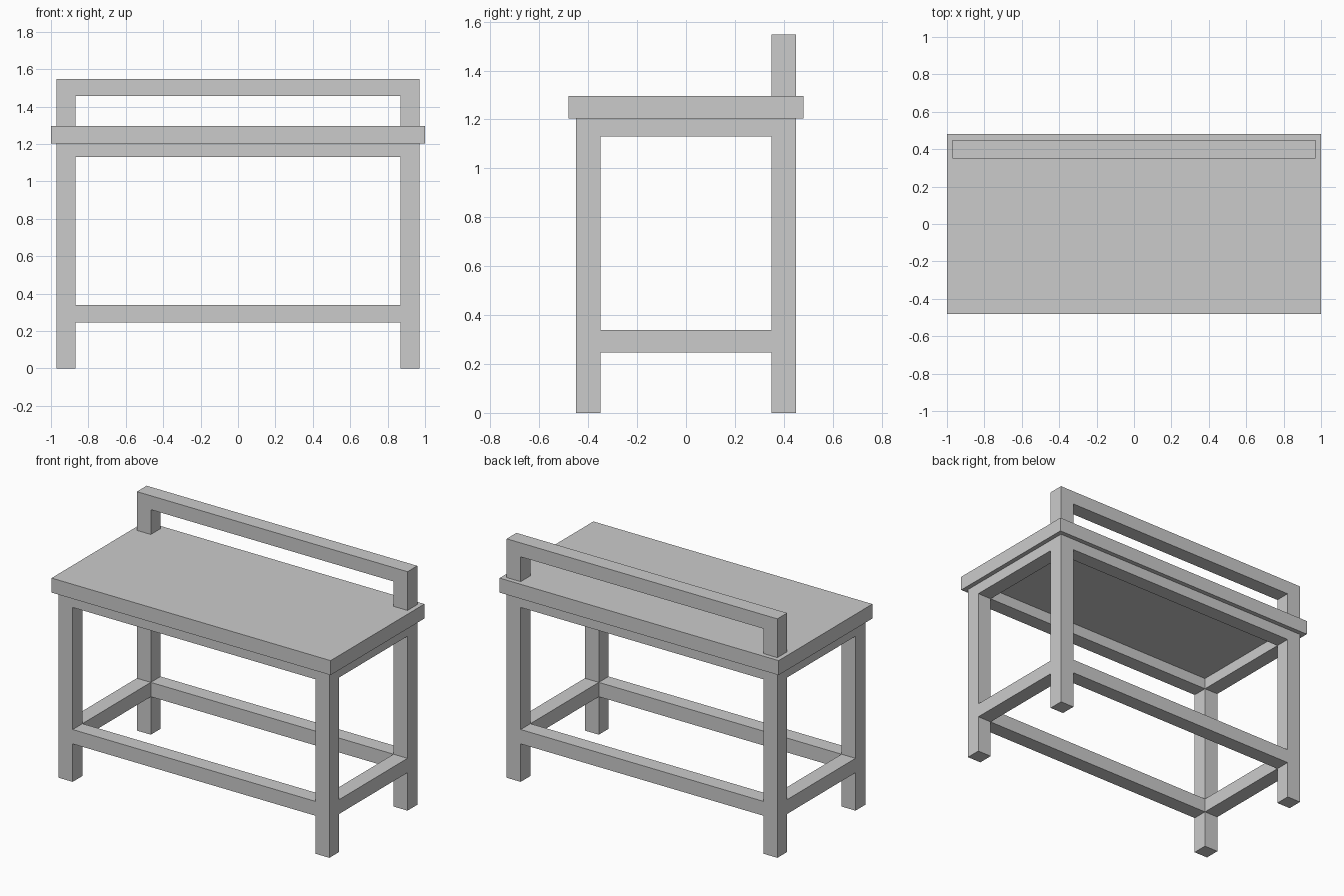
import bpy
import bmesh
from mathutils import Vector

if "Cube" in bpy.data.objects:
    bpy.data.objects.remove(bpy.data.objects["Cube"])


def box(name, lo, hi):
    """Axis-aligned box between two opposite corners."""
    lo, hi = Vector(lo), Vector(hi)
    bm = bmesh.new()
    bmesh.ops.create_cube(bm, size=1)
    for v in bm.verts:
        v.co = (lo + hi) / 2 + v.co * (hi - lo)
    mesh = bpy.data.meshes.new(name)
    bm.to_mesh(mesh)
    bm.free()
    obj = bpy.data.objects.new(name, mesh)
    bpy.context.collection.objects.link(obj)
    return obj


X, Y, T = 0.97, 0.45, 0.10           # frame half extents, beam thickness
TOP_LO, TOP_HI = 1.203, 1.297        # table top heights
xi, yi = X - T, Y - T

# Table top
box("table_top", (-1, -0.48, TOP_LO), (1, 0.48, TOP_HI))

# Legs
for xn, x in (("left", -X), ("right", xi)):
    for yn, y in (("front", -Y), ("back", yi)):
        box(f"{yn}_{xn}_leg", (x, y, 0), (x + T, y + T, TOP_LO))

# Aprons under the top and low stretchers, all round
for part, z0, z1 in (("apron", 1.13, TOP_LO), ("stretcher", 0.246, 0.339)):
    for side, y in (("front", -Y), ("back", yi)):
        box(f"{side}_{part}", (-xi, y, z0), (xi, y + T, z1))
    for side, x in (("left", -X), ("right", xi)):
        box(f"{side}_{part}", (x, -yi, z0), (x + T, yi, z1))

# Raised back rail on two posts
RAIL_LO, RAIL_HI = 1.458, 1.548
for side, x in (("left", -X), ("right", xi)):
    box(f"{side}_rail_post", (x, yi, TOP_HI), (x + T, Y, RAIL_LO))
box("back_rail", (-X, yi, RAIL_LO), (X, Y, RAIL_HI))
